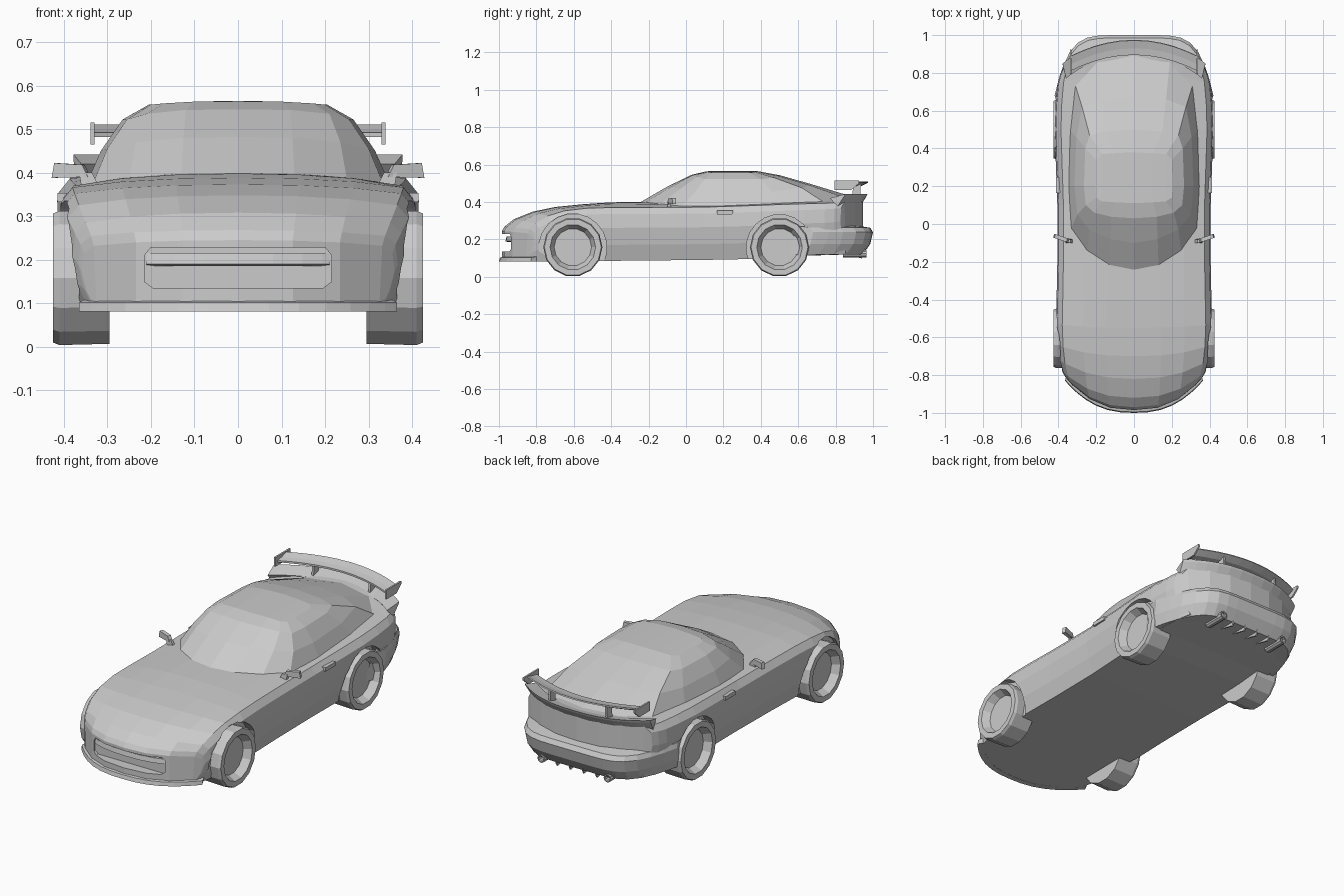
import bpy, bmesh, math
from mathutils import Vector, Matrix

if "Cube" in bpy.data.objects:
    bpy.data.objects.remove(bpy.data.objects["Cube"])


def make(name, verts, faces):
    me = bpy.data.meshes.new(name)
    me.from_pydata(verts, [], faces)
    bm = bmesh.new()
    bm.from_mesh(me)
    bmesh.ops.remove_doubles(bm, verts=bm.verts, dist=1e-5)
    bmesh.ops.recalc_face_normals(bm, faces=bm.faces)
    bm.to_mesh(me)
    bm.free()
    ob = bpy.data.objects.new(name, me)
    bpy.context.collection.objects.link(ob)
    return ob


def loft(name, rings, closed=True, caps=(), wrap=False):
    """Skin rings of equal point count; closed joins each ring, wrap joins last ring to first."""
    n, m = len(rings[0]), len(rings)
    faces = [tuple(caps_f) for caps_f in caps]
    for i in range(m if wrap else m - 1):
        a, b = i * n, (i + 1) % m * n
        for j in range(n if closed else n - 1):
            k = (j + 1) % n
            faces.append((a + j, a + k, b + k, b + j))
    return make(name, [p for r in rings for p in r], faces)


def prism(name, pts, offset):
    """Extrude a 3D polygon by an offset vector."""
    a = [Vector(p) for p in pts]
    n = len(a)
    b = [p + Vector(offset) for p in a]
    return loft(name, [a, b], caps=[range(n), range(n, 2 * n)])


def box(name, lo, hi):
    return prism(name, [(lo[0], lo[1], lo[2]), (hi[0], lo[1], lo[2]), (hi[0], hi[1], lo[2]),
                        (lo[0], hi[1], lo[2])], (0, 0, hi[2] - lo[2]))


def spin(name, profile, centre, axis, n):
    """Revolve (radius, along) points round the x or y axis."""
    rings = []
    for r, d in profile:
        ring = []
        for k in range(n):
            a = math.tau * (k + .5) / n
            u, v = r * math.sin(a), -r * math.cos(a)
            p = (d, u, v) if axis == 'x' else (u, d, v)
            ring.append(Vector(centre) + Vector(p))
        rings.append(ring)
    last = (len(rings) - 1) * n
    return loft(name, rings, caps=[range(n), range(last, last + n)])


def mirrored(half):
    """Close a half outline that starts and ends on x = 0."""
    return half + [(-x, y, z) for x, y, z in reversed(half[1:-1])]


def cut(ob, cutter):
    cutter.hide_render = True
    mod = ob.modifiers.new("cut", 'BOOLEAN')
    mod.operation, mod.solver, mod.object = 'DIFFERENCE', 'EXACT', cutter
    bpy.context.view_layer.objects.active = ob
    bpy.ops.object.modifier_apply(modifier=mod.name)
    bpy.data.objects.remove(cutter)


def band(name, rows, bow, power, n=16):
    """Closed strip wrapped round an end of the car; rows are (y, half width, z)."""
    rings = []
    for k in range(n + 1):
        t = math.sin(math.pi * (k / n - .5))
        rings.append([(w * t, y + bow * abs(t) ** power, z) for y, w, z in rows])
    m = len(rows)
    return loft(name, rings, caps=[range(m), range(n * m, n * m + m)])


# Body shell: y, bow, half width, bottom z, shoulder z, centre z
stations = [
    (-.985, .17, .360, .082, .232, .245), (-.97, .165, .367, .082, .255, .268),
    (-.92, .14, .380, .082, .285, .308), (-.82, .10, .397, .082, .325, .348),
    (-.70, .06, .408, .083, .352, .373), (-.55, .02, .413, .084, .366, .388),
    (-.40, 0, .410, .085, .370, .398), (-.20, 0, .406, .087, .370, .400),
    (.10, 0, .406, .090, .372, .400), (.35, 0, .415, .095, .380, .405),
    (.50, 0, .420, .100, .386, .410), (.65, -.02, .416, .113, .390, .415),
    (.80, -.06, .405, .117, .393, .420), (.88, -.09, .392, .120, .397, .427),
    (.945, -.12, .375, .125, .400, .430)]
rings = []
for y, bow, w, zb, zs, zc in stations:
    h, c = zs - zb, zc - zs
    sec = [(0, zb), (.35, zb), (.65, zb), (.9, zb), (.965, zb + .3 * h), (1, zb + .62 * h),
           (.985, zb + .88 * h), (.92, zs), (.65, zs + .6 * c), (.35, zs + .9 * c), (0, zc)]
    rings.append(mirrored([(f * w, y + bow * f ** 2.5, z) for f, z in sec]))
patches = [(0, 1, 9, 10), (1, 2, 8, 9), (2, 3, 7, 8), (3, 4, 5, 6, 7)]
patches += [tuple((20 - i) % 20 for i in p) for p in patches]
end = 20 * (len(stations) - 1)
body = loft("body", rings, caps=patches + [tuple(i + end for i in p) for p in patches])

# Wheel arches and wheels
for y, end_name, arch in ((-.605, "front", .182), (.5, "rear", .178)):
    for s, side in ((1, "right"), (-1, "left")):
        cut(body, spin("arch_cutter", [(arch, s * .365), (arch, s * .5)], (0, y, .155), 'x', 20))
        spin(f"{end_name}_wheel_{side}",
             [(.155, s * .295), (.158, s * .41), (.152, s * .425), (.122, s * .425), (.1, s * .385)],
             (0, y, .158), 'x', 14)

# Grille opening with crash bar
slot = [(-.215, .15), (-.195, .135), (.195, .135), (.215, .15),
        (.215, .21), (.2, .228), (-.2, .228), (-.215, .21)]
cut(body, prism("grille_cutter", [(x, -1.2, z) for x, z in slot], (0, .275, 0)))
band("grille_bar", [(-.95, .21, .185), (-.965, .21, .19), (-.96, .21, .215), (-.92, .21, .215),
                    (-.92, .21, .185)], .035, 2.5, 8)

# Front lip, rear bumper and tail lip
band("front_lip", [(-.97, .35, .081), (-1.0, .365, .081), (-.995, .365, .102), (-.97, .355, .108)],
     .17, 2.5)
band("rear_bumper", [(.92, .40, .272), (.985, .415, .262), (1.0, .42, .238), (.985, .416, .175),
                     (.945, .405, .118), (.86, .38, .118)], -.32, 6, 20)
band("tail_lip", [(.89, .36, .42), (.97, .378, .442), (.965, .378, .43), (.93, .37, .375)], -.12, 2.5)

# Cabin: base, waist, shoulder and crown outlines from windscreen to tail
base = [(0, -.25, .395), (.13, -.225, .392), (.25, -.145, .385), (.335, -.03, .37),
        (.352, .2, .365), (.345, .5, .375), (.315, .75, .39), (.19, .87, .415), (0, .9, .425)]
waist = [(0, -.1, .482), (.125, -.08, .48), (.235, -.03, .47), (.30, .05, .455),
         (.315, .2, .45), (.305, .46, .455), (.275, .62, .475), (.17, .66, .49), (0, .67, .495)]
shoulder = [(0, .03, .545), (.12, .038, .544), (.21, .06, .535), (.255, .1, .522),
            (.265, .2, .522), (.258, .4, .522), (.235, .47, .53), (.15, .49, .54), (0, .5, .543)]
crown = [(0, .11, .564), (.1, .115, .563), (.17, .12, .559), (.2, .14, .556),
         (.205, .2, .556), (.2, .34, .556), (.17, .37, .559), (.1, .375, .563), (0, .38, .565)]
n = 2 * len(base) - 2
top = 3 * n
roof = [(top + i, top + i + 1, top + 7 - i, top + 8 - i) for i in range(3)]
roof += [tuple(top + (n - (k - top)) % n for k in f) for f in roof]
roof += [(top + 3, top + 4, top + 5), (top + n - 3, top + n - 4, top + n - 5)]
loft("cabin", [mirrored(r) for r in (base, waist, shoulder, crown)], caps=[range(n)] + roof)

# Rear wing with end plates and stands
band("rear_wing", [(.895, .335, .482), (.935, .335, .484), (.975, .335, .504), (.972, .335, .51),
                   (.93, .335, .498), (.895, .335, .492)], -.085, 2, 14)
for s, side in ((1, "right"), (-1, "left")):
    prism(f"wing_end_plate_{side}",
          [(s * .33, .795, .465), (s * .33, .885, .465), (s * .33, .925, .5), (s * .33, .925, .515),
           (s * .33, .795, .515)], (s * .009, 0, 0))
    prism(f"wing_stand_{side}",
          [(s * .165, .885, .41), (s * .165, .93, .41), (s * .165, .935, .495), (s * .165, .895, .49)],
          (s * .012, 0, 0))
    # Door mirrors and handles
    prism(f"door_mirror_{side}",
          [(s * .345, -.10, .39), (s * .428, -.072, .388), (s * .422, -.074, .422),
           (s * .358, -.096, .418)], (s * -.006, .02, 0))
    prism(f"mirror_stalk_{side}",
          [(s * .32, -.1, .37), (s * .36, -.1, .37), (s * .365, -.095, .4), (s * .335, -.1, .4)],
          (0, .018, 0))
    box(f"door_handle_{side}", (min(s * .39, s * .414), .165, .332), (max(s * .39, s * .414), .25, .353))
    # Exhaust pipes
    spin(f"exhaust_{side}", [(.022, .84), (.022, .965), (.016, .965), (.016, .93)],
         (s * .2, 0, .123), 'y', 10)

# Diffuser fins
for i in range(4):
    x = -.12 + .08 * i
    prism(f"diffuser_fin_{i + 1}", [(x - .004, .82, .125), (x - .004, .94, .098),
                                    (x - .004, .955, .13), (x - .004, .9, .14)], (.008, 0, 0))
